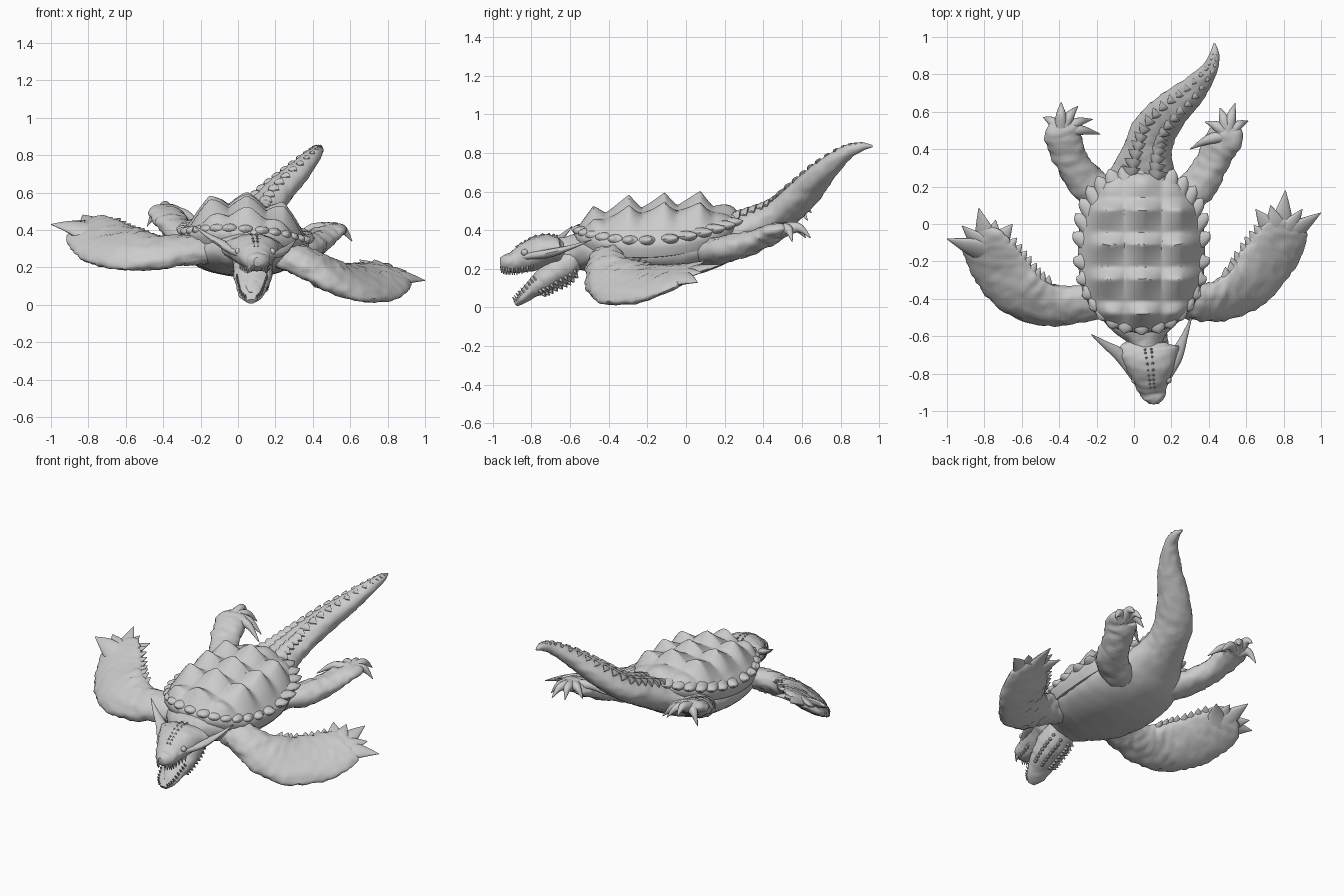
import bpy
import bmesh
from math import sin, cos, pi, floor
from mathutils import Vector, noise

old = bpy.data.objects.get("Cube")
if old:
    bpy.data.objects.remove(old)

skin = bpy.data.materials.new("stone grey")
skin.use_nodes = True
grey = (0.6, 0.6, 0.6, 1)
skin.diffuse_color = grey
skin.node_tree.nodes["Principled BSDF"].inputs["Base Color"].default_value = grey
UP = Vector((0, 0, 1))


def finish(name, bm, angle=45):
    bmesh.ops.recalc_face_normals(bm, faces=bm.faces)
    mesh = bpy.data.meshes.new(name)
    bm.to_mesh(mesh)
    bm.free()
    mesh.materials.append(skin)
    obj = bpy.data.objects.new(name, mesh)
    bpy.context.collection.objects.link(obj)
    bpy.ops.object.select_all(action='DESELECT')
    obj.select_set(True)
    bpy.context.view_layer.objects.active = obj
    bpy.ops.object.shade_smooth_by_angle(angle=angle * pi / 180)


def sample(pts, t):
    """Smooth interpolation through (x, y, z, half width, half height)."""
    n = len(pts) - 1
    i = min(int(t), n - 1)
    f = t - i
    a, b, c, d = (pts[max(0, min(n, i + k))] for k in (-1, 0, 1, 2))
    return [q + 0.5 * f * (r - p + f * (2 * p - 5 * q + 4 * r - s + f * (3 * (q - r) + s - p)))
            for p, q, r, s in zip(a, b, c, d)]


def frame(pts, t, up):
    n = len(pts) - 1
    p = sample(pts, t)
    ahead = Vector(sample(pts, min(n, t + 0.05))[:3])
    behind = Vector(sample(pts, max(0, t - 0.05))[:3])
    tangent = (ahead - behind).normalized()
    side = tangent.cross(up).normalized()
    return Vector(p[:3]), side, side.cross(tangent), max(p[3], 0.001), max(p[4], 0.001)


def add_tube(bm, pts, up=UP, seg=24, steps=8, rough=0.0):
    up = Vector(up)
    rings = []
    total = (len(pts) - 1) * steps
    for k in range(total + 1):
        c, side, nrm, w, h = frame(pts, k / steps, up)
        ring = []
        for j in range(seg):
            a = 2 * pi * j / seg
            d = side * cos(a) * w + nrm * sin(a) * h
            v = c + d
            if rough:
                v += d.normalized() * rough * noise.noise(v * 28) * min(1, h * 20)
            ring.append(bm.verts.new(v))
        rings.append(ring)
    bridge(bm, rings)
    bm.faces.new(rings[-1])


def bridge(bm, rings):
    for r0, r1 in zip(rings, rings[1:]):
        for j in range(len(r0)):
            bm.faces.new((r0[j - 1], r0[j], r1[j], r1[j - 1]))
    bm.faces.new(rings[0])


def tube(name, pts, **options):
    bm = bmesh.new()
    add_tube(bm, pts, **options)
    finish(name, bm)


def add_spike(bm, base, tip, r, bend=(0, 0, 0), flat=1.0, seg=8, steps=3, up=UP):
    base, tip = Vector(base), Vector(tip)
    mid = (base + tip) / 2 + Vector(bend)
    if abs((tip - base).normalized().dot(up)) > 0.9:
        up = Vector((1, 0, 0))
    pts = [(*base, r, r * flat), (*mid, r * 0.62, r * 0.62 * flat), (*tip, 0.002, 0.002)]
    add_tube(bm, pts, up, seg, steps)


# Belly, neck and tail in one sweep
trunk = [(.07, -.72, .27, .08, .08), (.06, -.62, .28, .1, .085), (.05, -.52, .29, .2, .1),
         (.04, -.35, .28, .29, .12), (.04, -.1, .28, .31, .13), (.04, .1, .31, .28, .12),
         (.05, .25, .37, .19, .1), (.07, .38, .43, .135, .09), (.11, .5, .49, .12, .08),
         (.2, .61, .59, .1, .075), (.31, .71, .7, .075, .06), (.4, .82, .795, .045, .04),
         (.43, .9, .83, .028, .025), (.43, .965, .835, .006, .006)]
tube("body_and_tail", trunk, seg=40, rough=0.006)

# Paired rows of low scales along the tail
bm = bmesh.new()
for k in range(18):
    c, side, nrm, w, h = frame(trunk, 6.4 + k * 0.34, UP)
    back = nrm.cross(side)
    for s in (-1, 1):
        base = c + side * w * s * 0.42 + nrm * h * 0.72 + back * w * 0.1
        add_spike(bm, base, base + nrm * h * 0.34 - back * w * 0.35, w * 0.36, flat=0.8)
finish("tail_scales", bm)


# Shell: a dome covered in three columns of ridged pyramids
def power(v, e):
    return abs(v) ** e * (1 if v > 0 else -1)


def shell_point(r, a):
    x = .04 + .34 * r * power(cos(a), 0.84)
    y = -.145 + .435 * r * power(sin(a), 0.84)
    along = (y + .145) / .435
    rim = .36 + .06 * along ** 2 + .03 * along - .07 * (x - .04)
    u = (x - .05) / .2
    col = max(-1, min(1, floor(u + 0.5)))
    fu = min(1, abs(u - col) * 2) ** 1.3
    v = (y - .14) / .185
    fv = v - floor(v)
    fv = fv / 0.65 if fv < 0.65 else (1 - fv) / 0.35
    fv = fv ** 1.15
    bump = fv * (1 - fu) * 0.65 + fv * 0.2 + (1 - fu) * 0.15
    return Vector((x, y, rim + .15 * (1 - r ** 3) + bump * .085 * (1 - r ** 8)))


bm = bmesh.new()
seg, rows = 128, 44
turn = [2 * pi * j / seg for j in range(seg)]
rings = [[bm.verts.new(shell_point(k / rows, a)) for a in turn] for k in range(1, rows + 1)]
for r, drop in ((1.0, 0.03), (0.94, 0.075), (0.8, 0.08)):
    ring = []
    for a in turn:
        p = shell_point(r, a)
        p.z = shell_point(1, a).z - drop
        ring.append(bm.verts.new(p))
    rings.append(ring)
bridge(bm, rings)
finish("shell", bm)

# Broad overlapping plates around the shell rim
bm = bmesh.new()
for k in range(30):
    a = 2 * pi * (k + 0.5) / 30
    base, edge = shell_point(0.87, a), shell_point(1, a)
    base.z = edge.z + 0.008
    out = Vector((cos(a), sin(a), 0))
    tip = edge + out * (0.024 + 0.01 * sin(a)) + Vector((0, 0.035 * cos(a) ** 2, 0.02))
    add_spike(bm, base, tip, 0.056, out * 0.015, flat=0.6, seg=12, steps=4)
finish("shell_rim_plates", bm)

# Skull and open lower jaw
skull = [(.075, -.63, .305, .1, .04), (.075, -.665, .3, .165, .068), (.085, -.74, .292, .14, .085),
         (.092, -.82, .262, .105, .078), (.1, -.89, .235, .075, .056),
         (.105, -.935, .232, .055, .045), (.105, -.962, .23, .022, .024)]
jaw = [(.07, -.56, .26, .1, .05), (.08, -.65, .205, .105, .09), (.078, -.73, .14, .1, .066),
       (.074, -.79, .095, .084, .045), (.07, -.85, .045, .062, .028), (.07, -.885, .018, .025, .014)]
tube("skull", skull, rough=0.008)
tube("lower_jaw", jaw, rough=0.008)
tube("tongue", [(.08, -.69, .23, .05, .02), (.076, -.77, .16, .042, .018),
                (.07, -.83, .1, .03, .014), (.07, -.865, .065, .01, .005)])

# Teeth, crown ridges, throat spikes and eyes
teeth, thorns, eyes = bmesh.new(), bmesh.new(), bmesh.new()
for s in (-1, 1):
    for k in range(9):
        c, side, nrm, w, h = frame(skull, 3 + k * 0.33, UP)
        base = c + side * s * w * 0.75 - nrm * h * 0.55
        add_spike(teeth, base, base - UP * 0.036, 0.009, seg=6)
        c, side, nrm, w, h = frame(jaw, 2.4 + k * 0.28, UP)
        base = c + side * s * w * 0.85 + nrm * h * 0.4
        add_spike(teeth, base, base + nrm * 0.03, 0.008, seg=6)
        c, side, nrm, w, h = frame(skull, 1 + k * 0.3, UP)
        base = c + side * s * w * 0.1 + nrm * h * 0.95
        add_spike(thorns, base, base + nrm * 0.012 + Vector((0, 0.008, 0)), 0.009, seg=6)
        c, side, nrm, w, h = frame(jaw, 0.6 + k * 0.25, UP)
        for spread in (0.3, 0.75):
            base = c + side * s * w * spread - nrm * h * (1 - spread * spread * 0.75)
            add_spike(thorns, base, base - nrm * 0.02 + side * s * 0.01, 0.013, seg=6)
    ball = bmesh.ops.create_uvsphere(eyes, u_segments=16, v_segments=10, radius=0.018)
    bmesh.ops.translate(eyes, verts=ball["verts"], vec=(.093 + s * .09, -.835, .285))
finish("teeth", teeth)
finish("head_thorns", thorns)
finish("eyes", eyes)

# Cheek ridges sweeping back into long horns
tube("right_horn", [(.06, -.91, .25, .012, .01), (0, -.82, .275, .02, .018),
                    (-.065, -.71, .315, .035, .022), (-.16, -.64, .37, .018, .012),
                    (-.23, -.59, .42, .002, .002)], seg=12)
tube("left_horn", [(.14, -.91, .25, .012, .01), (.18, -.82, .265, .02, .018),
                   (.225, -.71, .28, .035, .022), (.27, -.6, .31, .018, .012),
                   (.31, -.49, .35, .002, .002)], seg=12)


# Flippers with finger spikes and a thorny trailing edge
def flipper(side_name, s, pts, tips):
    up = Vector((s * 0.25, -0.55, 0.8)).normalized()
    tube(side_name + "_flipper", pts, up=up, seg=32, rough=0.014)
    bm = bmesh.new()
    palm = Vector(pts[-3][:3])
    for tip in tips:
        base = palm.lerp(Vector(tip), 0.12)
        add_spike(bm, base, tip, 0.075, (0, 0, 0.01), flat=0.42, seg=16, steps=6, up=up)
    for k in range(8):
        c, side, nrm, w, h = frame(pts, 2.3 + k * 0.4, up)
        base = c - side * s * w * 0.92
        add_spike(bm, base, base - side * s * 0.032 + Vector((0, 0.022, 0)), 0.026, flat=0.6)
    finish(side_name + "_flipper_spikes", bm)


flipper("right", -1,
        [(-.15, -.4, .3, .1, .07), (-.3, -.43, .29, .105, .07), (-.46, -.43, .28, .135, .065),
         (-.6, -.37, .3, .165, .06), (-.7, -.26, .33, .17, .05), (-.77, -.15, .38, .155, .04),
         (-.81, -.07, .42, .12, .03), (-.83, -.03, .43, .05, .015)],
        [(-1, -.08, .43), (-.92, -.01, .44), (-.83, .085, .48), (-.74, .02, .47), (-.65, 0, .45)])
flipper("left", 1,
        [(.22, -.4, .28, .1, .07), (.35, -.42, .23, .105, .07), (.47, -.4, .17, .135, .065),
         (.6, -.33, .125, .165, .055), (.71, -.2, .12, .17, .05), (.78, -.09, .145, .155, .04),
         (.815, -.01, .17, .12, .03), (.83, .03, .18, .05, .015)],
        [(1, .06, .13), (.9, .08, .18), (.81, .18, .22), (.73, .1, .24), (.65, .08, .24)])


# Hind legs with long hooked claws
def hind_leg(side_name, pts, tips):
    tube(side_name + "_hind_leg", pts, rough=0.012)
    bm = bmesh.new()
    paw = Vector(pts[-2][:3])
    for tip in tips:
        base = paw.lerp(Vector(tip), 0.08)
        add_spike(bm, base, tip, 0.04, (0, 0.012, 0.035), seg=12, steps=6)
    finish(side_name + "_hind_claws", bm)


hind_leg("right",
         [(-.1, .1, .3, .1, .08), (-.24, .21, .35, .1, .07), (-.33, .33, .41, .09, .06),
          (-.37, .44, .47, .095, .05), (-.39, .5, .5, .09, .04), (-.4, .55, .51, .05, .02)],
         [(-.485, .57, .42), (-.39, .65, .49), (-.3, .63, .45), (-.22, .56, .41), (-.18, .48, .4)])
hind_leg("left",
         [(.2, .1, .28, .1, .08), (.34, .2, .3, .1, .07), (.41, .32, .33, .09, .06),
          (.46, .42, .37, .095, .05), (.5, .48, .4, .09, .04), (.51, .53, .41, .05, .02)],
         [(.61, .55, .34), (.54, .645, .36), (.46, .62, .36), (.38, .545, .36), (.3, .4, .35)])
